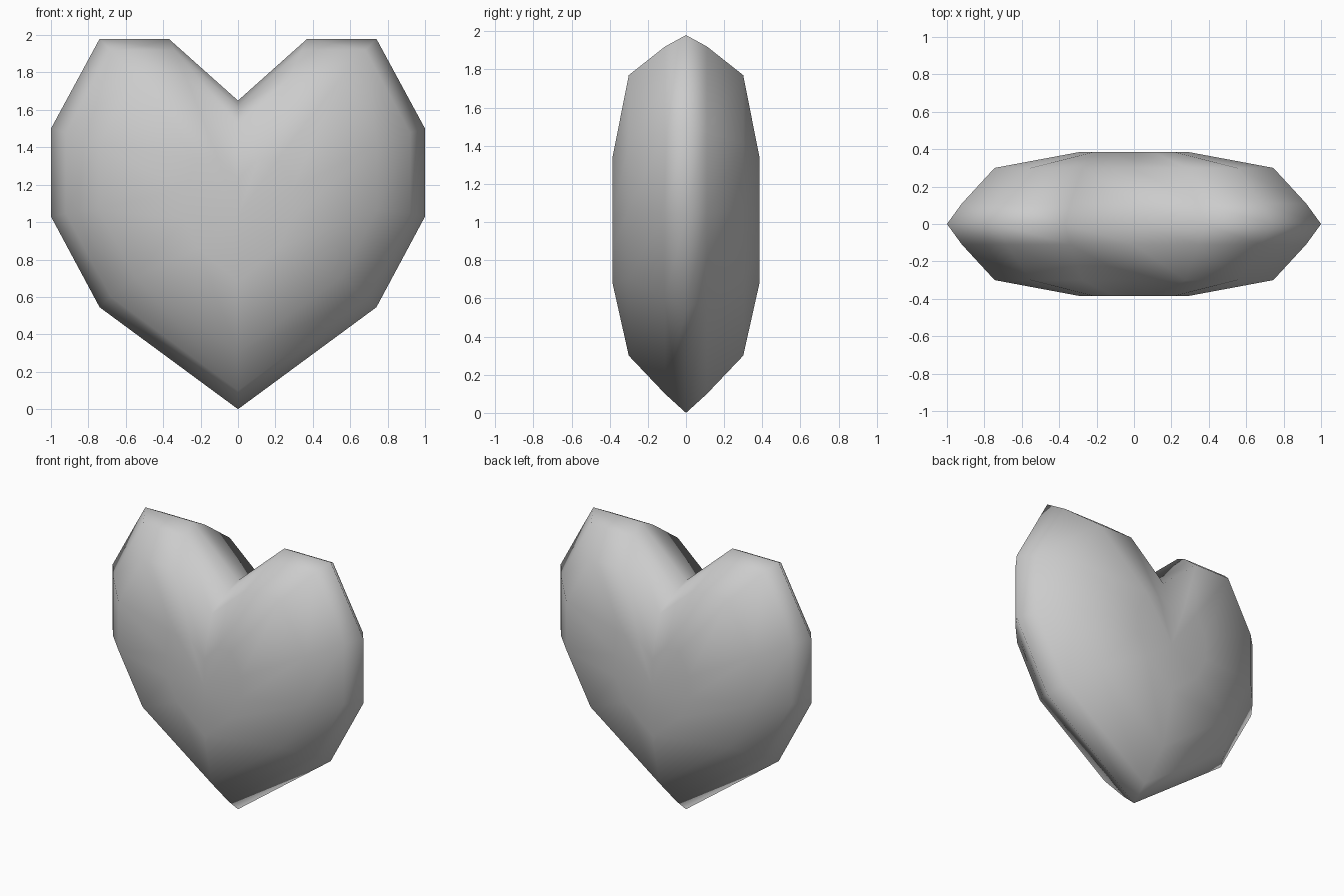
import bpy, bmesh

if "Cube" in bpy.data.objects:
    bpy.data.objects.remove(bpy.data.objects["Cube"])

# Right half of the heart outline (x, z), from bottom tip to top notch
HALF = [(0, 0), (0.74, 0.545), (1, 1.03), (1, 1.5), (0.74, 1.98), (0.37, 1.98), (0, 1.65)]
OUTLINE = HALF + [(-x, z) for x, z in HALF[-2:0:-1]]

# Ring sections from front to back: depth, width scale, bottom z, top z
FRONT = [(-0.385, 0.29, 0.68, 1.34), (-0.30, 0.745, 0.30, 1.77), (-0.11, 0.92, 0.10, 1.92)]
RINGS = FRONT + [(0, 1, 0, 1.98)] + [(-y, s, b, t) for y, s, b, t in reversed(FRONT)]

# Heart body: bridge the scaled outlines and cap both faces
bm = bmesh.new()
loops = []
for y, s, bottom, top in RINGS:
    loops.append([bm.verts.new((x * s, y, bottom + z / 1.98 * (top - bottom))) for x, z in OUTLINE])
n = len(OUTLINE)
for a, b in zip(loops, loops[1:]):
    for i in range(n):
        j = (i + 1) % n
        bm.faces.new((a[i], a[j], b[j], b[i]))

# Caps: quads and triangles mirrored about the centre line
for ring in (loops[0], loops[-1]):
    centre = bm.verts.new((0, ring[0].co.y, 1.03))
    for i in range(n):
        bm.faces.new((ring[i], ring[(i + 1) % n], centre))
bmesh.ops.recalc_face_normals(bm, faces=bm.faces[:])
for f in bm.faces:
    f.smooth = True

mesh = bpy.data.meshes.new("heart")
bm.to_mesh(mesh)
bm.free()
heart = bpy.data.objects.new("heart", mesh)
bpy.context.collection.objects.link(heart)
